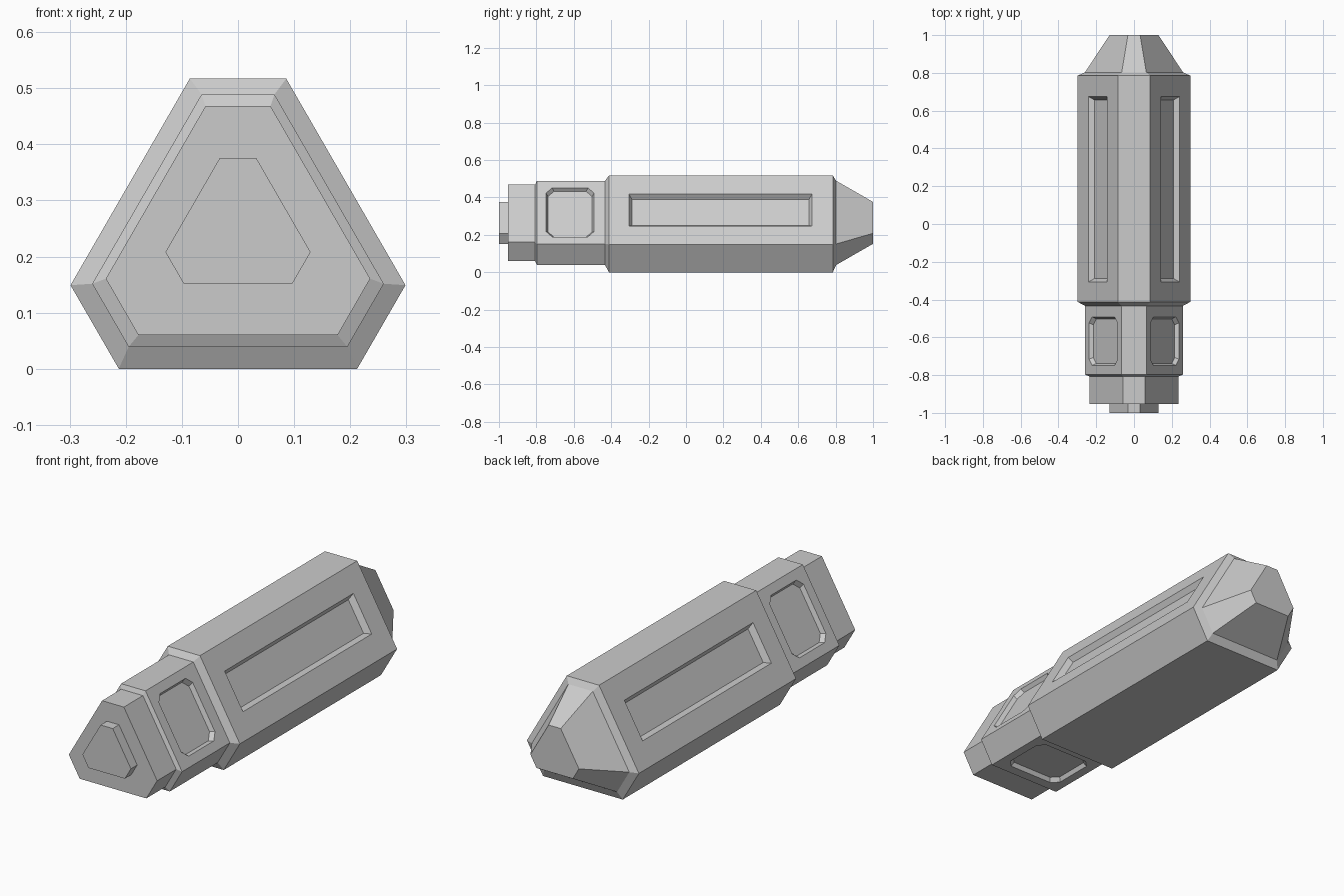
import bpy, bmesh, math
from mathutils import Vector

if "Cube" in bpy.data.objects:
    bpy.data.objects.remove(bpy.data.objects["Cube"])

# Cross-sections: (top z, bottom z, centre z) of a three-sided prism with cut corners
MAIN = (0.517, 0.0, 0.222)
GRIP = (0.489, 0.039, 0.2265)
NECK = (0.468, 0.060, 0.2295)
PLUG = (0.376, 0.152, 0.2453)


def section(y, size):
    top, bottom, c = size
    d, e = c - bottom, top - c
    h = (d - e / 2) / math.cos(math.radians(30))
    pts = []
    for k in range(3):
        a = math.radians(-120 * k)
        for x, z in ((-h, e), (h, e)):
            pts.append(Vector((x * math.cos(a) - z * math.sin(a), y,
                               c + x * math.sin(a) + z * math.cos(a))))
    return pts


def loft(name, rings):
    bm = bmesh.new()
    loops = [[bm.verts.new(p) for p in ring] for ring in rings]
    n = len(loops[0])
    for a, b in zip(loops, loops[1:]):
        for i in range(n):
            j = (i + 1) % n
            bm.faces.new((a[i], a[j], b[j], b[i]))
    bm.faces.new(loops[0])
    bm.faces.new(loops[-1])
    bmesh.ops.recalc_face_normals(bm, faces=bm.faces)
    mesh = bpy.data.meshes.new(name)
    bm.to_mesh(mesh)
    bm.free()
    obj = bpy.data.objects.new(name, mesh)
    bpy.context.collection.objects.link(obj)
    return obj


def panel_ring(size, angle, y, half_u, half_y, chamfer, offset):
    c, d = size[2], size[2] - size[1]
    a = math.radians(angle)
    normal = Vector((math.cos(a), 0, math.sin(a)))
    across = Vector((-math.sin(a), 0, math.cos(a)))
    if chamfer:
        u, v, k = half_u, half_y, chamfer
        flat = [(u, v - k), (u - k, v), (k - u, v), (-u, v - k),
                (-u, k - v), (k - u, -v), (u - k, -v), (u, k - v)]
    else:
        flat = [(half_u, half_y), (-half_u, half_y),
                (-half_u, -half_y), (half_u, -half_y)]
    origin = Vector((0, y, c)) + normal * (d + offset)
    return [origin + across * p + Vector((0, q, 0)) for p, q in flat]


def recess(obj, size, angle, y, half_u, half_y, inset, depth, chamfer=0):
    lift = 0.01
    grow = inset * lift / depth
    cutter = loft("panel_cutter", [
        panel_ring(size, angle, y, half_u + grow, half_y + grow, chamfer, lift),
        panel_ring(size, angle, y, half_u - inset, half_y - inset, chamfer, -depth)])
    cutter.hide_render = True
    mod = obj.modifiers.new("recess", 'BOOLEAN')
    mod.operation = 'DIFFERENCE'
    mod.solver = 'EXACT'
    mod.object = cutter
    bpy.context.view_layer.objects.active = obj
    bpy.ops.object.modifier_apply(modifier=mod.name)
    bpy.data.objects.remove(cutter)


# Casing: stepped tail, grip, main body and tapered nose in one skin
profile = [(-1.0, PLUG), (-0.952, PLUG), (-0.952, NECK), (-0.807, NECK),
           (-0.797, GRIP), (-0.433, GRIP), (-0.412, MAIN), (0.785, MAIN),
           (0.803, GRIP), (1.0, PLUG)]
casing = loft("casing", [section(y, s) for y, s in profile])

# Long recessed panels on the two upper sides of the body
for angle in (30, 150):
    recess(casing, MAIN, angle, 0.184, 0.098, 0.49, 0.017, 0.027)

# Chamfered recessed panels on all three sides of the grip
for angle in (30, 150, 270):
    recess(casing, GRIP, angle, -0.62, 0.151, 0.128, 0.01, 0.02, 0.032)
